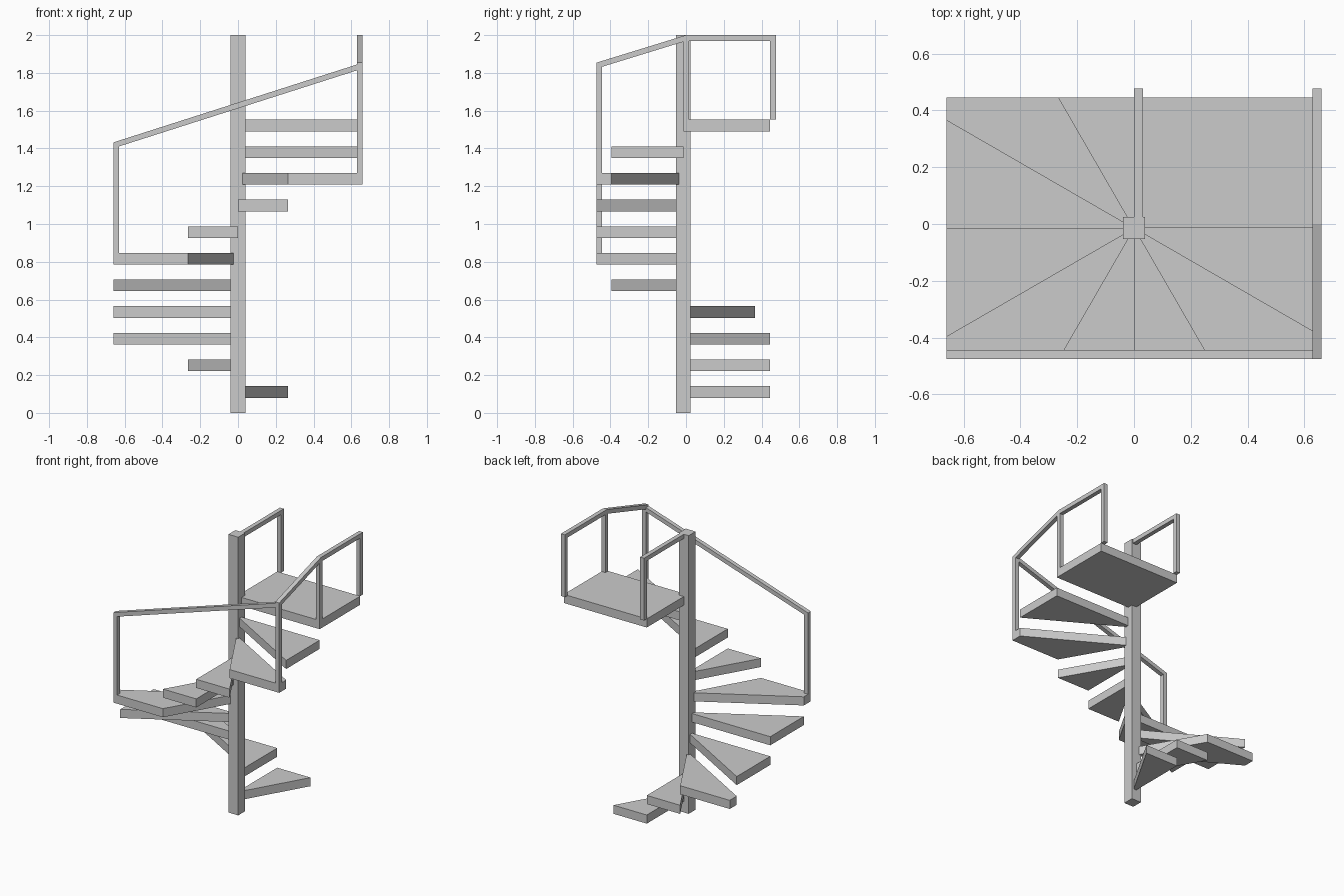
import bpy, bmesh, math
from mathutils import Vector

if "Cube" in bpy.data.objects:
    bpy.data.objects.remove(bpy.data.objects["Cube"])

HX, HY, CY = 0.66, 0.46, -0.0145   # half extents of the stair well, axis offset in y
RISE, THICK, BAR = 0.141, 0.062, 0.031


def prism(name, pts, offset):
    """Extrude a planar polygon along an offset vector."""
    bm = bmesh.new()
    face = bm.faces.new([bm.verts.new(p) for p in pts])
    ext = bmesh.ops.extrude_face_region(bm, geom=[face])
    verts = [g for g in ext["geom"] if isinstance(g, bmesh.types.BMVert)]
    bmesh.ops.translate(bm, verts=verts, vec=Vector(offset))
    bmesh.ops.recalc_face_normals(bm, faces=bm.faces)
    me = bpy.data.meshes.new(name)
    bm.to_mesh(me)
    bm.free()
    ob = bpy.data.objects.new(name, me)
    bpy.context.collection.objects.link(ob)
    return ob


def box(name, x0, x1, y0, y1, z0, z1):
    return prism(name, [(x0, y0, z0), (x1, y0, z0), (x1, y1, z0), (x0, y1, z0)], (0, 0, z1 - z0))


def edge_point(deg):
    """Where a ray from the axis meets the rectangular outline."""
    c, s = math.cos(math.radians(deg)), math.sin(math.radians(deg))
    t = min(HX / max(abs(c), 1e-9), HY / max(abs(s), 1e-9))
    return c * t, s * t


def top_of(i):
    return 0.142 + RISE * i


# central post
box("central_post", -0.039, 0.039, CY - 0.039, CY + 0.039, 0, 2)

# ten winder treads, 30 degrees each, filling out into the rectangle corners
corner = math.degrees(math.atan2(HY, HX))
corners = [180 - corner, 180 + corner, 360 - corner]
for i in range(10):
    a = 60 + 30 * i
    angles = sorted([a, a + 30] + [c for c in corners if a < c < a + 30])
    outline = [(0, 0)] + [edge_point(d) for d in angles]
    prism(f"tread_{i + 1}", [(x, y + CY, top_of(i) - THICK) for x, y in outline], (0, 0, THICK))

# landing
deck = top_of(10)
box("landing", 0, HX, CY, CY + HY, deck - THICK, deck)

# balusters
y_front, y_back = CY - HY, CY + HY
z_low, z_mid = 1.432, 1.854
box("baluster_low", -HX, -HX + BAR, y_front, y_front + BAR, top_of(5), z_low - 0.01)
box("baluster_mid", HX - BAR, HX, y_front, y_front + BAR, top_of(8), z_mid - 0.015)
box("baluster_landing_front", HX - BAR, HX, CY, CY + BAR, deck, 1.98)

# sloping handrails
prism("handrail_front", [(-HX, y_front, z_low), (HX, y_front, z_mid),
                         (HX, y_front, z_mid - BAR), (-HX, y_front, z_low - BAR)], (0, BAR, 0))
prism("handrail_side", [(HX - BAR, y_front, z_mid), (HX - BAR, 0, 2),
                        (HX - BAR, 0, 2 - BAR), (HX - BAR, y_front, z_mid - BAR)], (BAR, 0, 0))

# level landing rails with their back balusters
for side, x, y0 in (("outer", HX - BAR, 0), ("inner", 0, CY)):
    box(f"landing_rail_{side}", x, x + BAR, y0, y_back + BAR, 2 - BAR, 2)
    box(f"landing_baluster_{side}", x, x + BAR, y_back, y_back + BAR, deck, 2 - BAR)
